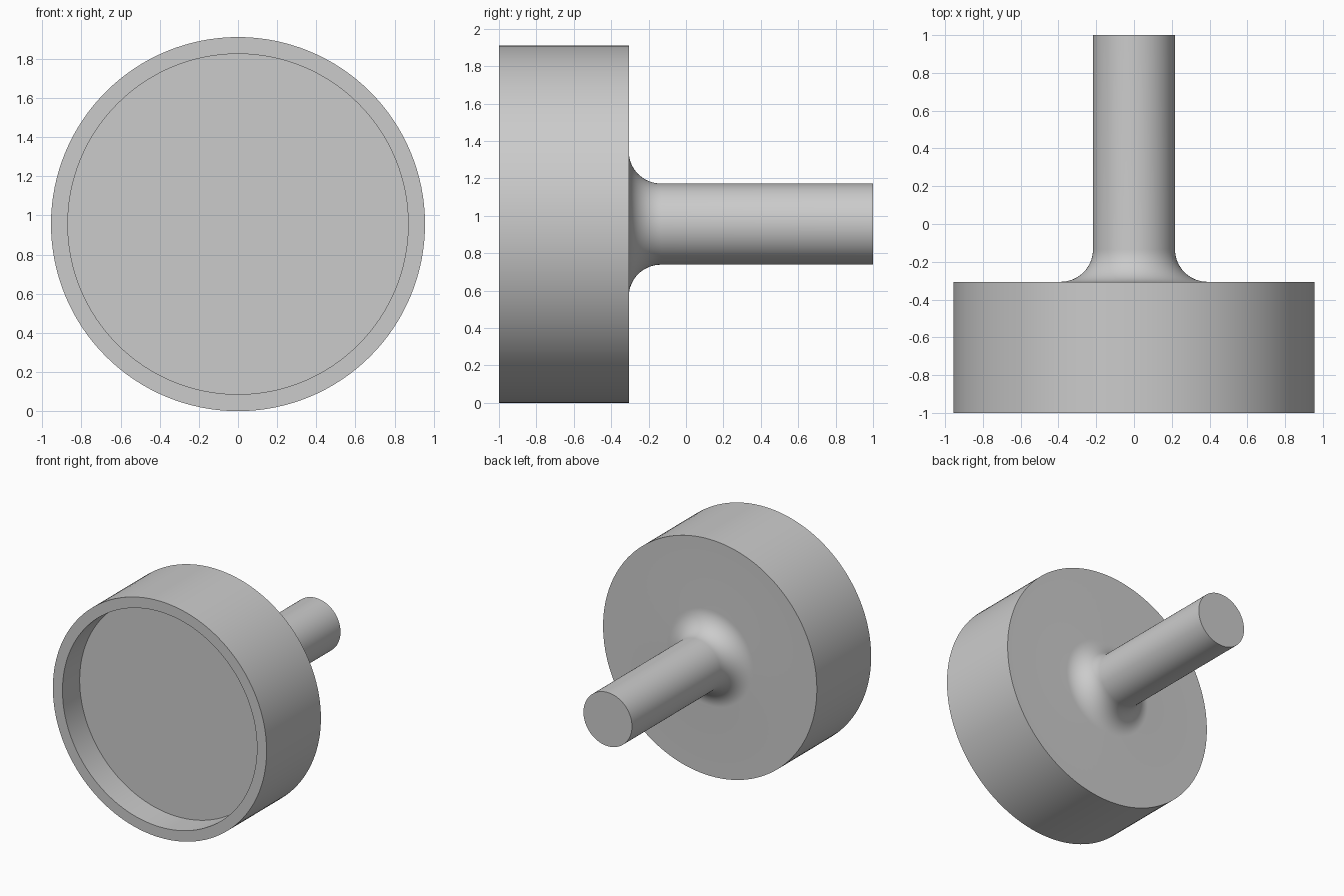
import bpy
import bmesh
from math import sin, cos, pi, radians
from mathutils import Vector

cube = bpy.data.objects.get("Cube")
if cube:
    bpy.data.objects.remove(cube, do_unlink=True)

# Main dimensions
DISC_R, RECESS_R, STEM_R, FILLET_R = 0.956, 0.87, 0.217, 0.172
FRONT, FLOOR, DISC_BACK, STEM_END = -1.0, -0.78, -0.306, 1.0
FILLET_STEPS, SEGMENTS = 16, 128

# Single plain grey
grey = bpy.data.materials.new("plain grey")
grey.use_nodes = True
grey.diffuse_color = (0.6, 0.6, 0.6, 1)
grey.node_tree.nodes["Principled BSDF"].inputs["Base Color"].default_value = grey.diffuse_color

# Half profile as (radius, y): recess floor, rim, disc, concave fillet, stem
profile = [(0, FLOOR), (RECESS_R, FLOOR), (RECESS_R, FRONT),
           (DISC_R, FRONT), (DISC_R, DISC_BACK)]
for i in range(FILLET_STEPS + 1):
    a = pi / 2 * i / FILLET_STEPS
    profile.append((STEM_R + FILLET_R * (1 - sin(a)),
                    DISC_BACK + FILLET_R * (1 - cos(a))))
profile += [(STEM_R, STEM_END), (0, STEM_END)]

# Revolve the profile around the y axis
bm = bmesh.new()
verts = [bm.verts.new((r, y, DISC_R)) for r, y in profile]
edges = [bm.edges.new(pair) for pair in zip(verts, verts[1:])]
bmesh.ops.spin(bm, geom=verts + edges, cent=Vector((0, 0, DISC_R)),
               axis=Vector((0, 1, 0)), angle=2 * pi, steps=SEGMENTS)
bmesh.ops.remove_doubles(bm, verts=bm.verts, dist=1e-4)
bmesh.ops.recalc_face_normals(bm, faces=bm.faces)

mesh = bpy.data.meshes.new("recessed_disc_with_stem")
bm.to_mesh(mesh)
bm.free()
mesh.materials.append(grey)
body = bpy.data.objects.new("recessed_disc_with_stem", mesh)
bpy.context.collection.objects.link(body)

# Smooth round walls, crisp rims
bpy.ops.object.select_all(action='DESELECT')
body.select_set(True)
bpy.context.view_layer.objects.active = body
bpy.ops.object.shade_smooth_by_angle(angle=radians(30))
